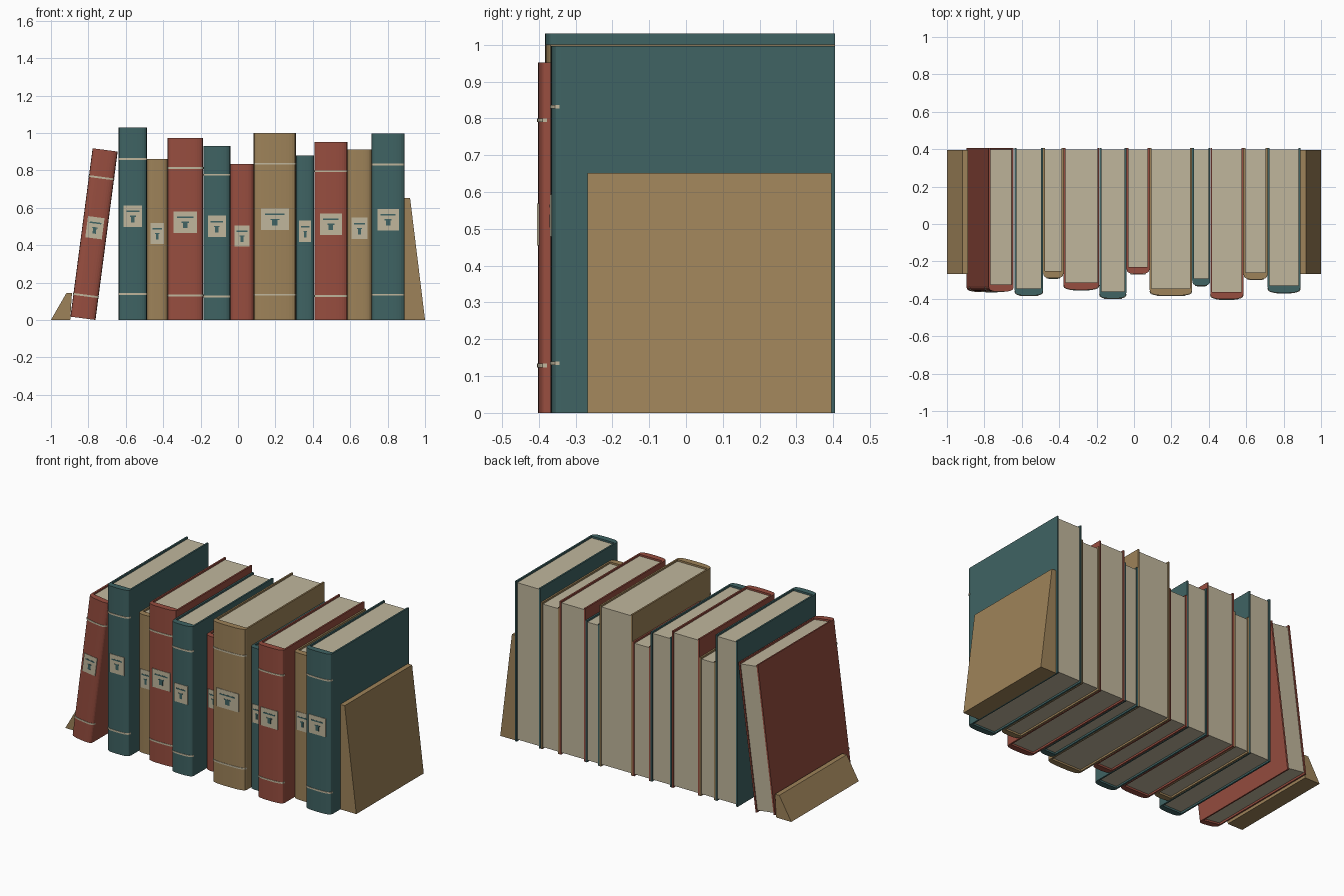
import bpy, bmesh, math

if "Cube" in bpy.data.objects:
    bpy.data.objects.remove(bpy.data.objects["Cube"])


def material(name, rgb):
    m = bpy.data.materials.new(name)
    m.use_nodes = True
    m.diffuse_color = (*rgb, 1)
    m.node_tree.nodes["Principled BSDF"].inputs["Base Color"].default_value = (*rgb, 1)
    return m


RED = material("red_cloth", (0.31, 0.075, 0.05))
TEAL = material("teal_cloth", (0.05, 0.125, 0.125))
TAN = material("tan_cloth", (0.34, 0.225, 0.1))
CREAM = material("cream_paper", (0.53, 0.47, 0.335))


def prism(name, outline, low, high, mat, axis="z"):
    """Extrude an outline along z (points are x, y) or along y (points are x, z)."""
    def at(p, d):
        return (p[0], p[1], d) if axis == "z" else (p[0], d, p[1])
    bm = bmesh.new()
    face = bm.faces.new([bm.verts.new(at(p, low)) for p in outline])
    ext = bmesh.ops.extrude_face_region(bm, geom=[face])
    shift = at((0, 0), high - low)
    bmesh.ops.translate(bm, vec=shift, verts=[v for v in ext["geom"] if isinstance(v, bmesh.types.BMVert)])
    bmesh.ops.recalc_face_normals(bm, faces=bm.faces)
    mesh = bpy.data.meshes.new(name)
    bm.to_mesh(mesh)
    bm.free()
    mesh.materials.append(mat)
    obj = bpy.data.objects.new(name, mesh)
    bpy.context.collection.objects.link(obj)
    return obj


def box(name, x0, x1, y0, y1, z0, z1, mat):
    return prism(name, [(x0, y0), (x1, y0), (x1, y1), (x0, y1)], z0, z1, mat)


def spine_curve(width, front, depth=0.03):
    """Rounded spine, from the left corner across the front to the right corner."""
    half = [0, 0.3, 0.5, 0.66, 0.8, 0.9, 0.96, 1]
    ts = [-t for t in reversed(half[1:])] + half
    return [(t * width / 2, front + depth * (1 - (1 - abs(t) ** 3) ** (1 / 3))) for t in ts]


BOARD, BACK, HINGE, INSET = 0.01, 0.405, 0.038, 0.011


def book(name, x0, x1, height, front, mat, banded, lean=0):
    w = x1 - x0
    h = w / 2
    inner = h - BOARD
    # Cover: two boards joined by the spine
    outline = spine_curve(w, front) + [
        (h, BACK), (inner, BACK), (inner, front + HINGE),
        (-inner, front + HINGE), (-inner, BACK), (-h, BACK)]
    parts = [prism(name + "_cover", outline, 0, height, mat)]
    # Page block
    parts.append(box(name + "_pages", -inner, inner, front + HINGE, BACK - 0.006,
                     INSET, height - INSET, CREAM))
    # Spine bands
    if banded:
        for part, k in (("lower", 0.135), ("upper", 0.835)):
            z = k * height
            parts.append(prism(f"{name}_{part}_band", spine_curve(w + 0.003, front - 0.002, 0.027),
                               z - 0.005, z + 0.005, CREAM))
    # Spine label with a rule and a small ornament
    z = 0.538 * height
    lw = 0.33 * w
    parts.append(box(name + "_label", -lw, lw, front - 0.002, front + 0.006,
                     z - 0.057, z + 0.057, CREAM))
    marks = (("rule", 0.7, 0.022, 0.03), ("ornament_cap", 0.32, -0.004, 0.003),
             ("ornament", 0.2, -0.032, -0.004))
    for part, k, low, high in marks:
        parts.append(box(f"{name}_{part}", -lw * k, lw * k, front - 0.003, front,
                         z + low, z + high, TEAL))
    # Placement, pivoting on the lower right edge
    for obj in parts:
        obj.location = (x1 - h * math.cos(lean), 0, h * math.sin(lean))
        obj.rotation_euler = (0, lean, 0)


# Row of books: left, right, height, spine front, cloth, bands
row = [
    (-0.638, -0.487, 1.03, -0.383, TEAL, True),
    (-0.486, -0.377, 0.86, -0.29, TAN, False),
    (-0.377, -0.186, 0.972, -0.352, RED, True),
    (-0.185, -0.041, 0.93, -0.398, TEAL, True),
    (-0.04, 0.083, 0.835, -0.267, RED, False),
    (0.084, 0.31, 1.0, -0.383, TAN, True),
    (0.311, 0.407, 0.88, -0.33, TEAL, False),
    (0.408, 0.585, 0.952, -0.402, RED, True),
    (0.586, 0.714, 0.91, -0.297, TAN, False),
    (0.715, 0.89, 0.996, -0.368, TEAL, True),
]
for i, spec in enumerate(row):
    book(f"book_{i + 1}", *spec)

book("leaning_book", -0.897, -0.762, 0.908, -0.362, RED, True, math.radians(7.5))

# Wedge bookends
prism("right_bookend", [(0.89, 0), (1, 0), (0.92, 0.652), (0.89, 0.652)], -0.267, 0.395, TAN, "y")
prism("left_bookend", [(-1, 0), (-0.897, 0), (-0.888, 0.143), (-0.918, 0.143)], -0.267, 0.395, TAN, "y")
